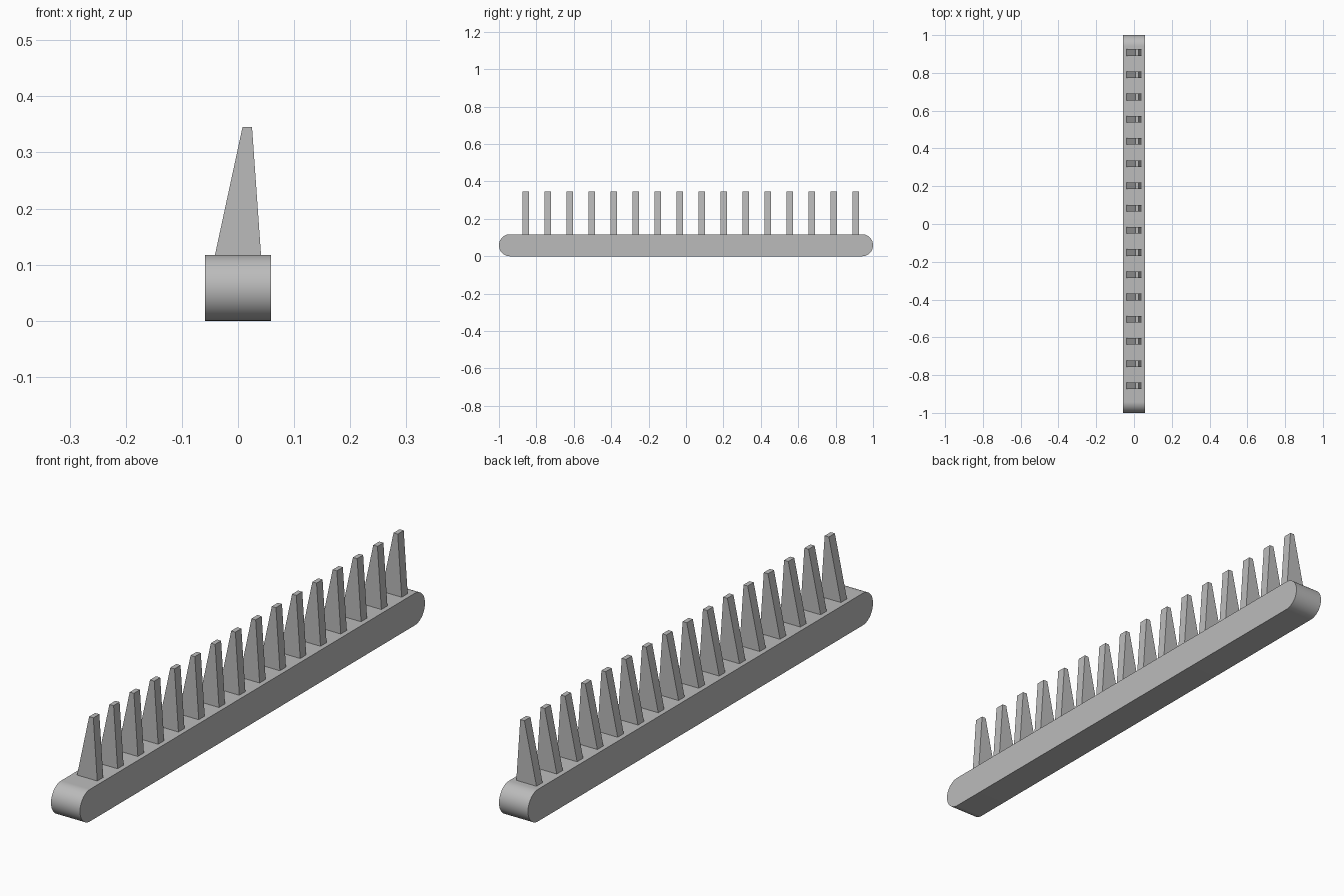
import bpy, bmesh, math
from mathutils import Vector

cube = bpy.data.objects.get("Cube")
if cube:
    bpy.data.objects.remove(cube, do_unlink=True)

PITCH = 2 / 17          # tooth spacing, also the bar's width and height
R = PITCH / 2

grey = bpy.data.materials.new("plain grey")
grey.use_nodes = True
colour = (0.5, 0.5, 0.5, 1)
grey.diffuse_color = colour
grey.node_tree.nodes["Principled BSDF"].inputs["Base Color"].default_value = colour


def extrude_profile(name, points, direction):
    """Make a prism from a closed profile, pushed along direction."""
    bm = bmesh.new()
    face = bm.faces.new([bm.verts.new(p) for p in points])
    result = bmesh.ops.extrude_face_region(bm, geom=[face], use_keep_orig=True)
    moved = [g for g in result["geom"] if isinstance(g, bmesh.types.BMVert)]
    bmesh.ops.translate(bm, verts=moved, vec=Vector(direction))
    bmesh.ops.recalc_face_normals(bm, faces=bm.faces)
    mesh = bpy.data.meshes.new(name)
    bm.to_mesh(mesh)
    bm.free()
    mesh.materials.append(grey)
    obj = bpy.data.objects.new(name, mesh)
    bpy.context.collection.objects.link(obj)
    return obj


# Bar with half-round ends
STEPS = 32
outline = []
for side in (1, -1):
    for i in range(STEPS + 1):
        a = math.pi * i / STEPS - side * math.pi / 2
        outline.append((-R, side * (1 - R) + R * math.cos(a), R + R * math.sin(a)))
bar = extrude_profile("bar", outline, (2 * R, 0, 0))
bpy.context.view_layer.objects.active = bar
bar.select_set(True)
bpy.ops.object.shade_smooth_by_angle(angle=math.radians(30))
bar.select_set(False)

# Row of leaning, tapered teeth
THICK = 0.035
TOP = 0.345
tooth_profile = [(-0.041, PITCH), (0.041, PITCH), (0.025, TOP), (0.008, TOP)]
for i in range(16):
    y = -0.857 + i * PITCH - THICK / 2
    extrude_profile(f"tooth_{i + 1}", [(x, y, z) for x, z in tooth_profile], (0, THICK, 0))
